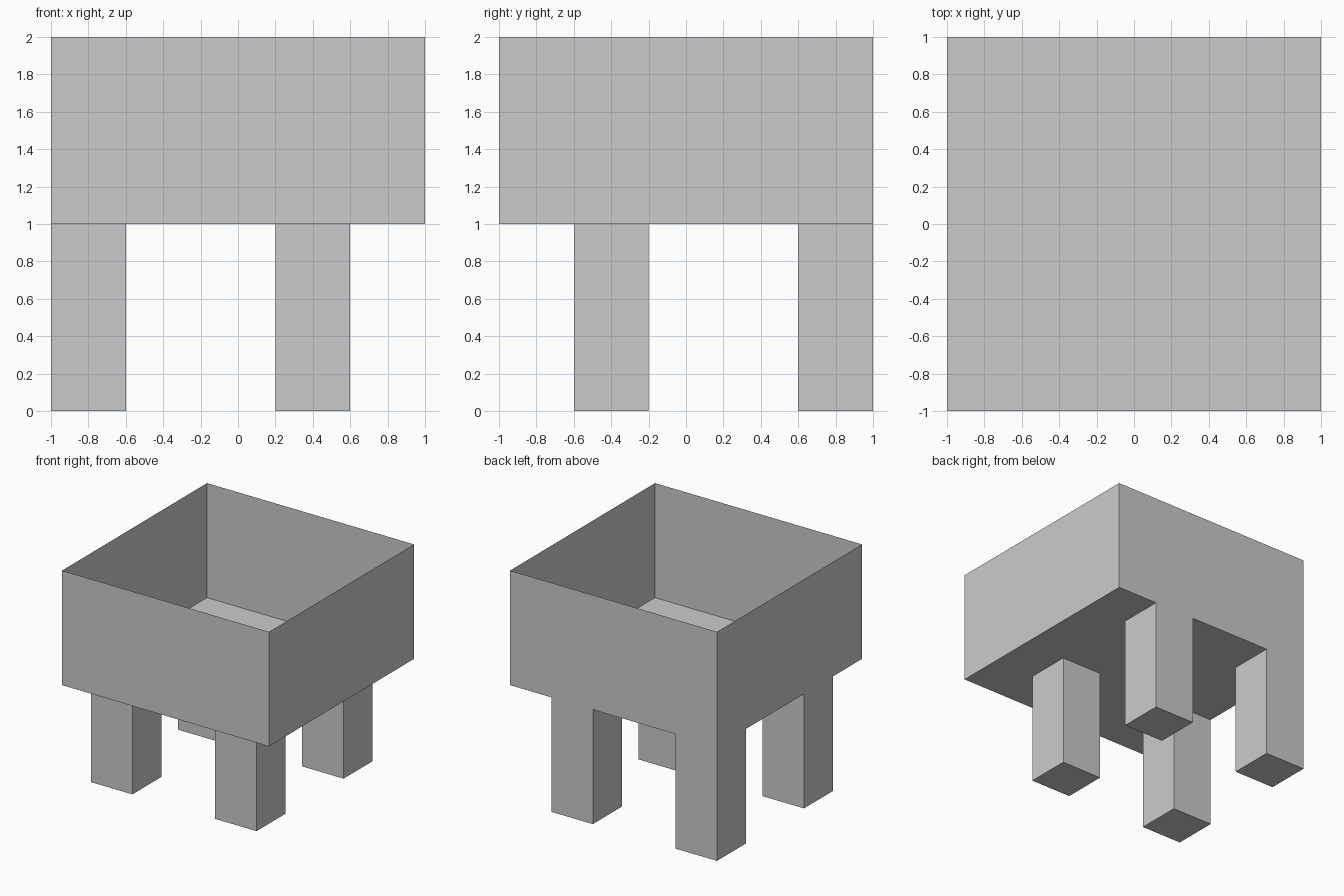
import bpy
import bmesh
from mathutils import Matrix, Vector

if "Cube" in bpy.data.objects:
    bpy.data.objects.remove(bpy.data.objects["Cube"])


def open_box(name, lo, hi):
    """Thin-walled box between two corners, without its top face."""
    lo, hi = Vector(lo), Vector(hi)
    bm = bmesh.new()
    bmesh.ops.create_cube(
        bm, size=1,
        matrix=Matrix.Translation((lo + hi) / 2) @ Matrix.Diagonal((*(hi - lo), 1)))
    bm.normal_update()
    top = [f for f in bm.faces if f.normal.z > 0.9]
    bmesh.ops.delete(bm, geom=top, context='FACES_ONLY')
    mesh = bpy.data.meshes.new(name)
    bm.to_mesh(mesh)
    bm.free()
    obj = bpy.data.objects.new(name, mesh)
    bpy.context.collection.objects.link(obj)
    return obj


# Open tub: four sheet walls and a floor
open_box("tub", (-1, -1, 1), (1, 1, 2))

# Four square legs, offset toward the back left; the tub floor closes their tops
LEG = 0.4
for side, x in (("left", -1.0), ("right", 0.2)):
    for depth, y in (("front", -0.6), ("back", 0.6)):
        open_box(f"{depth}_{side}_leg", (x, y, 0), (x + LEG, y + LEG, 1))
